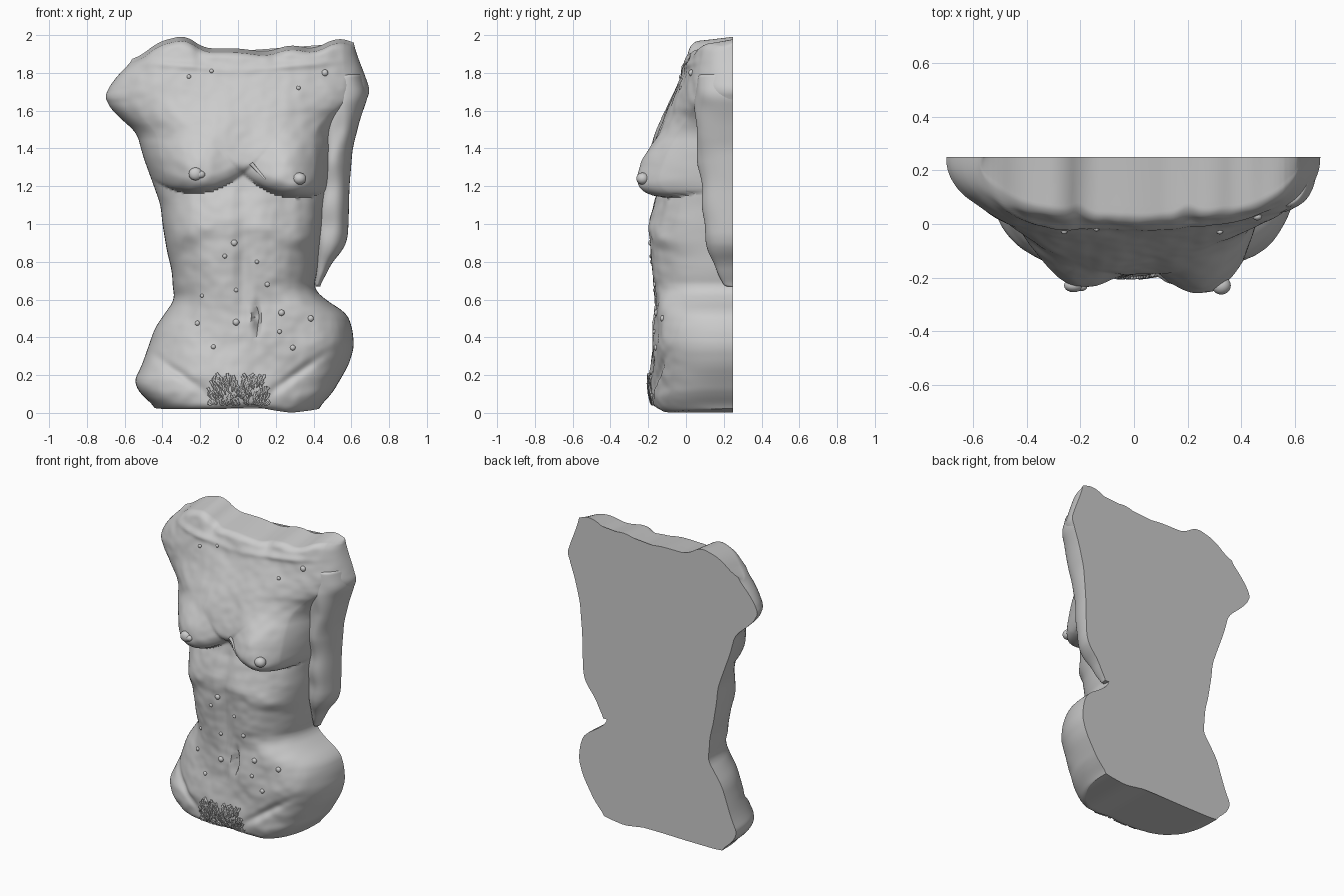
import bpy, bmesh, math, random
from mathutils import Vector, noise, Matrix
from mathutils.bvhtree import BVHTree

if "Cube" in bpy.data.objects:
    bpy.data.objects.remove(bpy.data.objects["Cube"])

random.seed(4)
BACK = 0.25


def sample(table, t, col=1):
    for a, b in zip(table, table[1:]):
        if t <= b[0]:
            k = max(0, (t - a[0]) / (b[0] - a[0]))
            return a[col] + (b[col] - a[col]) * k
    return table[-1][col]


def soft(table, t, col=1, r=0.03):
    return sum(sample(table, t + r * k, col) for k in (-1, -.5, 0, .5, 1)) / 5


def smooth(a, b, t):
    t = min(1, max(0, (t - a) / (b - a)))
    return t * t * (3 - 2 * t)


def bump(x, z, cx, cz, sx, sz):
    return math.exp(-((x - cx) / sx) ** 2 - ((z - cz) / sz) ** 2)


def finish(bm, name):
    bmesh.ops.recalc_face_normals(bm, faces=bm.faces)
    me = bpy.data.meshes.new(name)
    bm.to_mesh(me)
    ob = bpy.data.objects.new(name, me)
    bpy.context.collection.objects.link(ob)
    bpy.ops.object.select_all(action='DESELECT')
    bpy.context.view_layer.objects.active = ob
    ob.select_set(True)
    bpy.ops.object.shade_smooth_by_angle(angle=math.radians(50))
    return ob


# Loft of half-superellipse sections against a flat back, with rounded ends
def loft(name, table, z0, z1, rim, relief, shift, rows=190, cols=170):
    steps = []
    for k in range(8):                               # bottom end: flat, then rim
        steps.append((z0, k / 8, 0))
    for k in range(6):
        a = k / 6 * math.pi / 2
        steps.append((z0 + rim * (1 - math.cos(a)), 1, 1 - math.sin(a)))
    lo, hi = z0 + rim, z1 - rim * 1.6
    for k in range(rows + 1):
        steps.append((lo + (hi - lo) * k / rows, 1, 0))
    for k in range(1, 7):                            # top end: rim, then slope
        a = k / 6 * math.pi / 2
        steps.append((hi + rim * math.sin(a), 1, 1 - math.cos(a)))
    for k in range(1, 9):
        steps.append((hi + rim + (z1 - hi - rim) * k / 8, 1 - k / 8, 1 - k / 8))
    bm = bmesh.new()
    grid = []
    for s, f, inset in steps:
        xl, xr, yf, n = (soft(table, s, c) for c in (1, 2, 3, 4))
        row = []
        for j in range(cols + 1):
            a = math.pi * (1 - j / cols)
            c, si = math.cos(a), max(0, math.sin(a))
            x = (xl + xr) / 2 + (xr - xl) / 2 * math.copysign(abs(c) ** (2 / n), c)
            z = s + shift(x, s)
            q = si ** (2 / n)
            d = (BACK - yf) * q + relief(x, z) * min(1, q * 1.6)
            d = max(0, d * f - rim * inset * min(1, q * 2))
            row.append(bm.verts.new((x, BACK - d, z)))
        grid.append(row)
    for a, b in zip(grid, grid[1:]):
        for j in range(cols):
            bm.faces.new((a[j], a[j + 1], b[j + 1], b[j]))
        bm.faces.new((a[0], b[0], b[-1], a[-1]))
    bm.faces.new(grid[0])
    bm.faces.new(grid[-1])
    bmesh.ops.remove_doubles(bm, verts=bm.verts, dist=1e-5)
    return finish(bm, name)


# Torso: height, left edge, right edge, front depth, squareness
BODY = [(0, -.43, .42, -.165, 3), (.07, -.52, .50, -.175, 3), (.15, -.55, .54, -.18, 2.8),
        (.25, -.51, .585, -.18, 2.6), (.35, -.475, .615, -.175, 2.5), (.45, -.44, .605, -.17, 2.5),
        (.53, -.385, .575, -.165, 2.5), (.60, -.335, .46, -.165, 2.6), (.66, -.345, .40, -.17, 2.6),
        (.75, -.35, .42, -.18, 2.6), (.85, -.375, .43, -.19, 2.5), (1.0, -.40, .45, -.20, 2.5),
        (1.1, -.41, .46, -.17, 2.4), (1.2, -.445, .48, -.14, 2.3), (1.35, -.50, .50, -.125, 2.2),
        (1.48, -.535, .51, -.10, 2.1), (1.56, -.62, .57, -.085, 2.1), (1.64, -.675, .67, -.065, 2.2),
        (1.75, -.705, .70, -.045, 2.2), (1.85, -.68, .67, -.02, 2.3), (1.93, -.63, .635, .0, 2.5),
        (2.0, -.55, .61, .02, 2.5)]
TOP = [(-.72, 1.84), (-.6, 1.865), (-.53, 1.88), (-.42, 1.965), (-.28, 2.0), (-.18, 1.93), (0, 1.93),
       (.15, 1.91), (.28, 1.95), (.4, 1.925), (.52, 1.985), (.6, 1.97), (.72, 1.9)]
BOTTOM = [(-.55, .04), (-.4, .02), (-.15, .02), (.1, .03), (.18, .015), (.28, 0), (.4, .015), (.55, .05)]


def body_shift(x, s):
    return ((soft(TOP, x, 1, .04) - 2) * smooth(1.5, 2, s)
            + soft(BOTTOM, x) * (1 - smooth(0, .3, s)))


def breast(x, z, cx, fold, amp):
    dx = (x - cx) / .19
    s = z - (fold + .055 * dx * dx)
    if s <= 0:
        return 0
    rise = math.sqrt(1 - (1 - min(1, s / .085)) ** 2)
    fall = math.exp(-(max(0, s - .07) / .31) ** 2)
    return amp * math.exp(-.75 * dx * dx) * rise * fall


def body_relief(x, z):
    d = breast(x, z, -.235, 1.165, .135) + breast(x, z, .315, 1.14, .175)
    d += .025 * bump(x, z, .48, .38, .13, .15)            # hip
    d += .02 * bump(x, z, 0, .12, .16, .1)                # pubic mound
    d -= .05 * bump(x, z, .1, .49, .013, .07)             # navel slit
    d += .012 * bump(x, z, .06, .5, .03, .1)
    d -= .02 * bump(x, z, .03, .85, .04, .3)              # midline
    for side in (-1, 1):                                  # ribs, groin, collarbones
        ax = side * x
        d += .018 * bump(ax, z + .25 * (ax - .3), .32, .93, .13, .05)
        d -= .018 * bump(ax, z - .7 * (ax - .3), .3, .2, .14, .03)
        d += .012 * bump(ax, z - .08 * (ax - .3), .3, 1.84, .22, .02)
        d -= .03 * bump(ax, z, .2, 1.97, .035, .1)
    return d + .012 * noise.noise(Vector((x * 6, z * 6, 2))) + .004 * noise.noise(Vector((x * 18, z * 18, 5)))


torso = loft("torso", BODY, 0, 2, .035, body_relief, body_shift)

# Upper arm resting beside the torso
ARM = [(.67, .405, .43, .21, 2), (.72, .41, .46, .17, 2.2), (.80, .40, .50, .14, 2.2),
       (.86, .40, .555, .12, 2.3), (.92, .40, .58, .105, 2.3), (1.0, .40, .585, .10, 2.3),
       (1.2, .42, .59, .085, 2.3), (1.4, .42, .607, .065, 2.3), (1.55, .43, .645, .05, 2.3),
       (1.68, .43, .69, .045, 2.2), (1.8, .43, .66, .07, 2.2)]
arm = loft("upper_arm", ARM, .67, 1.8, .015,
           lambda x, z: .02 * noise.noise(Vector((x * 9, z * 6, 8))), lambda x, z: 0, 90, 60)

bm = bmesh.new()
bm.from_mesh(torso.data)
tree = BVHTree.FromBMesh(bm)
bm.free()


def on_skin(x, z):
    hit = tree.ray_cast(Vector((x, -1, z)), Vector((0, 1, 0)))
    return hit[0] if hit[0] else Vector((x, 0, z))


def blobs(name, items):
    bm = bmesh.new()
    for x, z, sx, sy, sz in items:
        m = Matrix.Translation(on_skin(x, z)) @ Matrix.Diagonal((sx, sy, sz, 1))
        bmesh.ops.create_icosphere(bm, subdivisions=3, radius=1, matrix=m)
    return finish(bm, name)


# Nipples
blobs("nipples", [(-.225, 1.265, .036, .025, .034), (-.20, 1.262, .026, .018, .02),
                  (.325, 1.24, .036, .034, .032)])

# Skin moles
MOLES = [(-.07, .83), (.10, .80), (.155, .68), (-.01, .65), (-.19, .62), (-.215, .475),
         (-.01, .48), (.23, .53), (.385, .50), (.22, .43), (.29, .345), (-.13, .35),
         (-.26, 1.78), (-.14, 1.81), (.32, 1.72), (.46, 1.80), (-.02, .90)]
blobs("moles", [(x, z, r, r * .8, r) for x, z in MOLES for r in [random.uniform(.01, .018)]])

# Scar above the right nipple
def strands(name, paths, width):
    cu = bpy.data.curves.new(name, 'CURVE')
    cu.dimensions = '3D'
    cu.bevel_depth = width
    cu.bevel_resolution = 1
    cu.resolution_u = 3
    for path in paths:
        sp = cu.splines.new('BEZIER')
        sp.bezier_points.add(len(path) - 1)
        for i, (bp, p) in enumerate(zip(sp.bezier_points, path)):
            bp.co = p
            bp.handle_left_type = bp.handle_right_type = 'AUTO'
            bp.radius = 1 - .6 * i / (len(path) - 1)
    ob = bpy.data.objects.new(name, cu)
    bpy.context.collection.objects.link(ob)


strands("scar", [[on_skin(.07 + .025 * k, 1.32 - .028 * k) for k in range(4)]], .012)

# Pubic hair tufts
tufts = []
for i in range(110):
    z = random.uniform(.05, .21)
    x = random.uniform(-1, 1) * (.15 if z > .14 else .17)
    path = []
    for k in range(4):
        px = x * (1 - .05 * k) + random.uniform(-.01, .01)
        path.append(on_skin(px, max(.045, z - .018 * k)) - Vector((0, .003 + .002 * k, 0)))
    tufts.append(path)
strands("pubic_hair", tufts, .0075)
